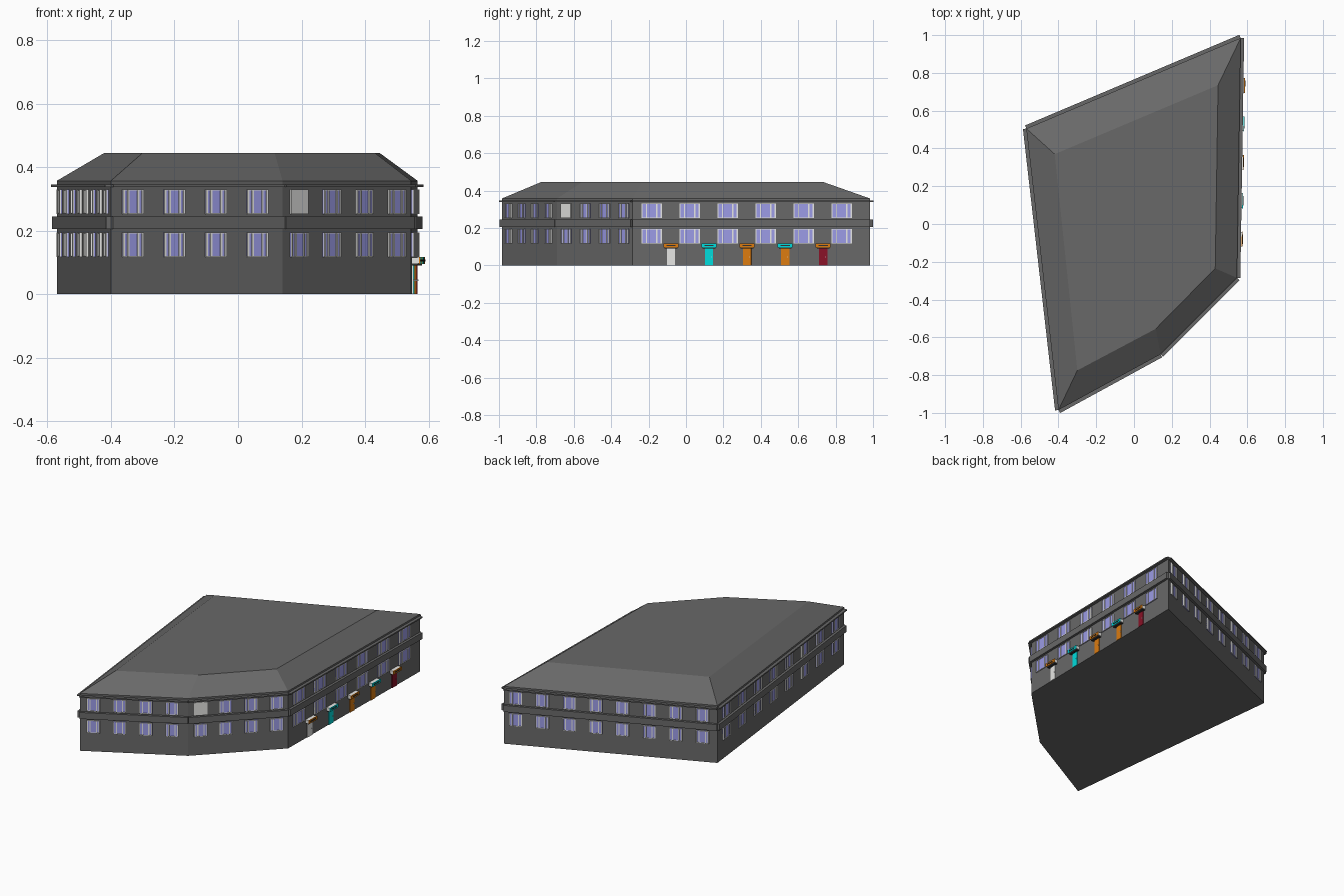
import bpy, bmesh
from mathutils import Vector, Matrix

cube = bpy.data.objects.get("Cube")
if cube:
    bpy.data.objects.remove(cube)


def material(name, rgb):
    m = bpy.data.materials.new(name)
    m.diffuse_color = (*rgb, 1)
    m.use_nodes = True
    bsdf = next(n for n in m.node_tree.nodes if n.type == 'BSDF_PRINCIPLED')
    bsdf.inputs["Base Color"].default_value = (*rgb, 1)
    bsdf.inputs["Roughness"].default_value = 0.8
    return m


grey = material("charcoal", (0.14, 0.14, 0.14))
white = material("off_white", (0.8, 0.8, 0.78))
lilac = material("lilac_glass", (0.34, 0.34, 0.82))
cyan = material("cyan", (0.0, 0.72, 0.72))
orange = material("orange", (0.72, 0.2, 0.005))
red = material("dark_red", (0.25, 0.006, 0.02))
dark = material("dark_panel", (0.03, 0.03, 0.03))


def finish(name, bm, mat):
    bmesh.ops.recalc_face_normals(bm, faces=bm.faces)
    mesh = bpy.data.meshes.new(name)
    bm.to_mesh(mesh)
    bm.free()
    mesh.materials.append(mat)
    obj = bpy.data.objects.new(name, mesh)
    bpy.context.collection.objects.link(obj)
    return obj


def loft(name, rings, mat):
    """Stack outlines into a closed solid."""
    bm = bmesh.new()
    rows = [[bm.verts.new(p) for p in ring] for ring in rings]
    n = len(rows[0])
    for low, high in zip(rows, rows[1:]):
        for i in range(n):
            j = (i + 1) % n
            bm.faces.new((low[i], low[j], high[j], high[i]))
    bm.faces.new(rows[0][::-1])
    bm.faces.new(rows[-1])
    return finish(name, bm, mat)


def box(bm, frame, x0, x1, z0, z1, depth, start=-0.002):
    """Box in wall space: x along the wall, depth outward, z up."""
    size = Matrix.Diagonal((x1 - x0, depth - start, z1 - z0, 1))
    centre = Vector(((x0 + x1) / 2, -(depth + start) / 2, (z0 + z1) / 2))
    bmesh.ops.create_cube(bm, size=1, matrix=frame @ Matrix.Translation(centre) @ size)


def single_box(name, mat, *args, **kw):
    bm = bmesh.new()
    box(bm, *args, **kw)
    return finish(name, bm, mat)


# Main body and hipped roof with a flat top
plan = [(-0.4, -0.985), (0.14, -0.69), (0.545, -0.285), (0.565, 0.985), (-0.57, 0.505)]
flat = [(-0.3, -0.775), (0.115, -0.555), (0.43, -0.235), (0.445, 0.735), (-0.42, 0.37)]
EAVE, TOP = 0.357, 0.445
loft("walls", [[(x, y, z) for x, y in plan] for z in (0, EAVE)], grey)
loft("roof", [[(x, y, EAVE) for x, y in plan], [(x, y, TOP) for x, y in flat]], grey)

# One local frame for every wall
frames = []
for i, p in enumerate(plan):
    a, b = Vector((*p, 0)), Vector((*plan[(i + 1) % len(plan)], 0))
    along = (b - a).normalized()
    inward = Vector((0, 0, 1)).cross(along)
    m = Matrix((along, inward, (0, 0, 1))).transposed().to_4x4()
    frames.append((Matrix.Translation(a) @ m, (b - a).length))

# Wall name, window count, first and last window position, window width
sides = [("front_left", 4, 0.125, 0.85, 0.074),
         ("front_right", 4, 0.125, 0.885, 0.076),
         ("street", 6, 0.08, 0.88, 0.108),
         ("back", 8, 0.055, 0.93, 0.076),
         ("left", 8, 0.07, 0.93, 0.085)]
STOREYS = {"lower": (0.117, 0.194), "upper": (0.252, 0.33)}
BAR = 0.006

for (side, count, first, last, width), (frame, length) in zip(sides, frames):
    # Belt course and eave board
    single_box(side + "_belt", grey, frame, 0, length, 0.205, 0.245, 0.015)
    single_box(side + "_eave", grey, frame, 0, length, 0.338, 0.346, 0.018)

    # Windows: glass plates with side posts, mullions and rails
    glass, trim = bmesh.new(), bmesh.new()
    for storey, (z0, z1) in STOREYS.items():
        for k in range(count):
            c = length * (first + (last - first) * k / (count - 1))
            x0, x1 = c - width / 2, c + width / 2
            if side == "front_right" and storey == "upper" and k == 0:
                single_box("blind_window_panel", white, frame, x0, x1, z0, z1, 0.006)
                continue
            box(glass, frame, x0, x1, z0, z1, 0.004)
            for edge in (x0, x0 + width * 0.22, x1 - width * 0.22 - BAR, x1 - BAR):
                box(trim, frame, edge, edge + BAR, z0, z1, 0.008)
            for rail in (z0, z1 - 0.003):
                box(trim, frame, x0, x1, rail, rail + 0.003, 0.007)
    finish(side + "_window_glass", glass, lilac)
    finish(side + "_window_frames", trim, white)

# Street doors, each under a box canopy with a coloured fascia
street = frames[2][0]
doors = [(white, orange), (cyan, cyan), (orange, orange), (orange, cyan), (red, orange)]
for k, (door, fascia) in enumerate(doors):
    c = 0.205 + 0.2035 * k
    tag = f"_{k + 1}"
    single_box("door" + tag, door, street, c - 0.022, c + 0.022, 0, 0.092, 0.004)
    single_box("door_knob" + tag, white, street, c + 0.013, c + 0.016, 0.042, 0.046, 0.007)
    single_box("canopy" + tag, white, street, c - 0.038, c + 0.038, 0.096, 0.116, 0.022)
    single_box("canopy_soffit" + tag, dark, street, c - 0.034, c + 0.034, 0.09, 0.096, 0.018)
    single_box("canopy_fascia" + tag, fascia, street, c - 0.04, c + 0.04, 0.095, 0.117,
               0.026, start=0.022)
    single_box("canopy_panel" + tag, dark, street, c - 0.025, c + 0.025, 0.103, 0.109,
               0.028, start=0.026)
